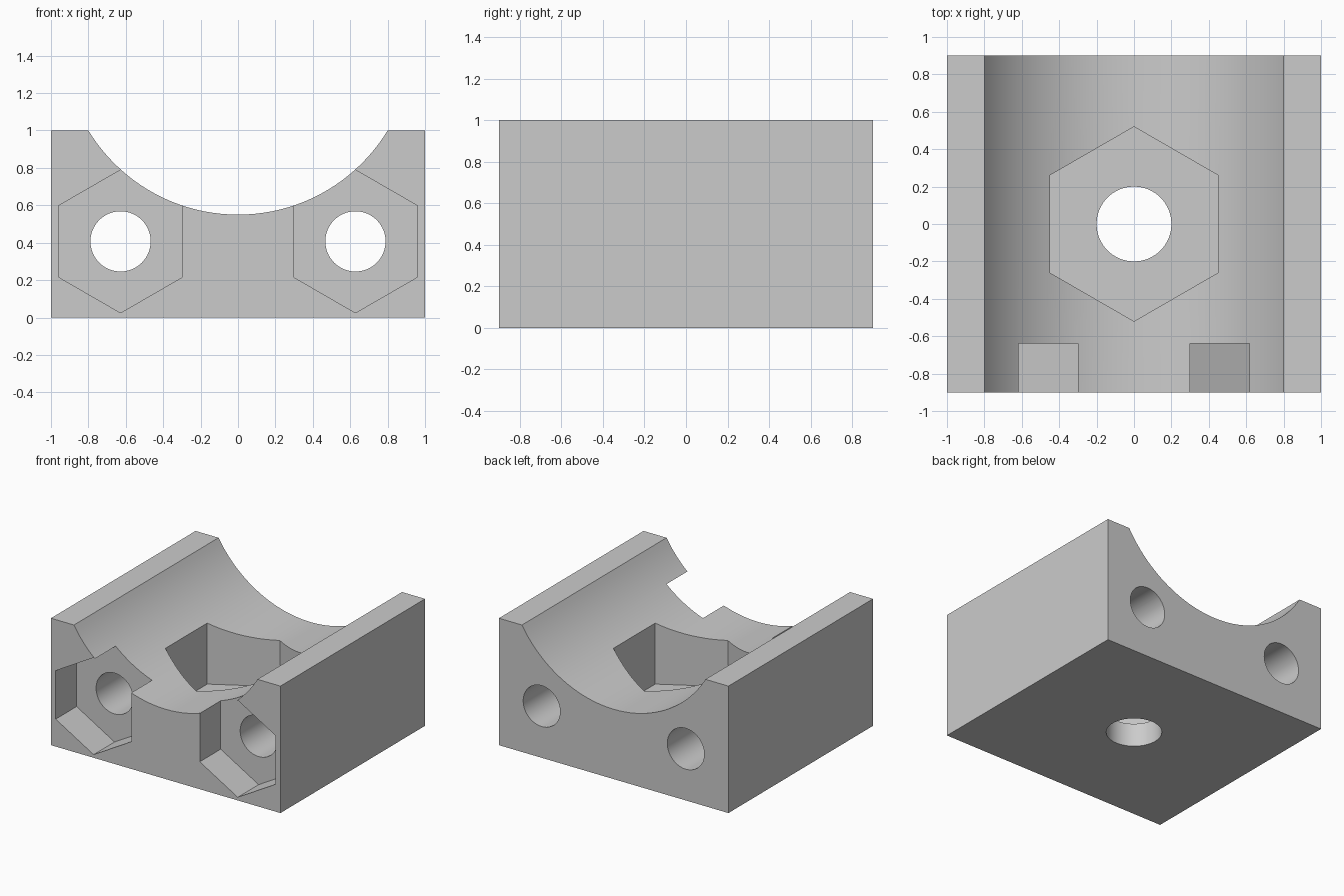
import bpy
import math

default_cube = bpy.data.objects.get("Cube")
if default_cube:
    bpy.data.objects.remove(default_cube, do_unlink=True)

WIDTH, DEPTH, HEIGHT = 2.0, 1.8, 1.0
SADDLE_R = 0.936
SADDLE_Z = 0.55 + SADDLE_R
BOLT_X, BOLT_Z = 0.628, 0.407

grey = bpy.data.materials.new("light grey")
grey.use_nodes = True
colour = (0.6, 0.6, 0.6, 1)
grey.diffuse_color = colour
grey.node_tree.nodes["Principled BSDF"].inputs["Base Color"].default_value = colour

# Solid block
bpy.ops.mesh.primitive_cube_add(size=1, location=(0, 0, HEIGHT / 2))
block = bpy.context.object
block.name = "clamp_block"
block.scale = (WIDTH, DEPTH, HEIGHT)
bpy.ops.object.transform_apply(location=True, rotation=False, scale=True)
block.data.materials.append(grey)

cutters = []


def cut(name, sides, radius, length, location, along_y=False):
    """Subtract a prism or cylinder, upright or lying along y."""
    tilt = math.pi / 2 if along_y else 0
    bpy.ops.mesh.primitive_cylinder_add(
        vertices=sides, radius=radius, depth=length,
        location=location, rotation=(tilt, 0, 0))
    cutter = bpy.context.object
    cutter.name = name
    cutter.data.materials.append(grey)
    cutter.hide_render = True
    cutters.append(cutter)
    mod = block.modifiers.new(name, 'BOOLEAN')
    mod.operation = 'DIFFERENCE'
    mod.solver = 'EXACT'
    mod.object = cutter


# Round saddle along the top
cut("saddle_cutter", 128, SADDLE_R, 3, (0, 0, SADDLE_Z), True)

# Vertical bolt hole with a hexagonal nut pocket in the saddle
cut("centre_hole_cutter", 64, 0.2, 1, (0, 0, 0.2), False)
cut("centre_nut_cutter", 6, 0.52, 1, (0, 0, 0.685), False)

# Two horizontal bolt holes with nut pockets in the front
for side, x in (("left", BOLT_X), ("right", -BOLT_X)):
    cut(side + "_hole_cutter", 64, 0.161, 3, (x, 0, BOLT_Z), True)
    cut(side + "_nut_cutter", 6, 0.382, 0.52, (x, -0.9, BOLT_Z), True)

# Bake the cuts, then drop the helpers
bpy.ops.object.select_all(action='DESELECT')
block.select_set(True)
bpy.context.view_layer.objects.active = block
for mod in list(block.modifiers):
    bpy.ops.object.modifier_apply(modifier=mod.name)
for cutter in cutters:
    bpy.data.objects.remove(cutter, do_unlink=True)

bpy.ops.object.shade_smooth_by_angle(angle=math.radians(15))
